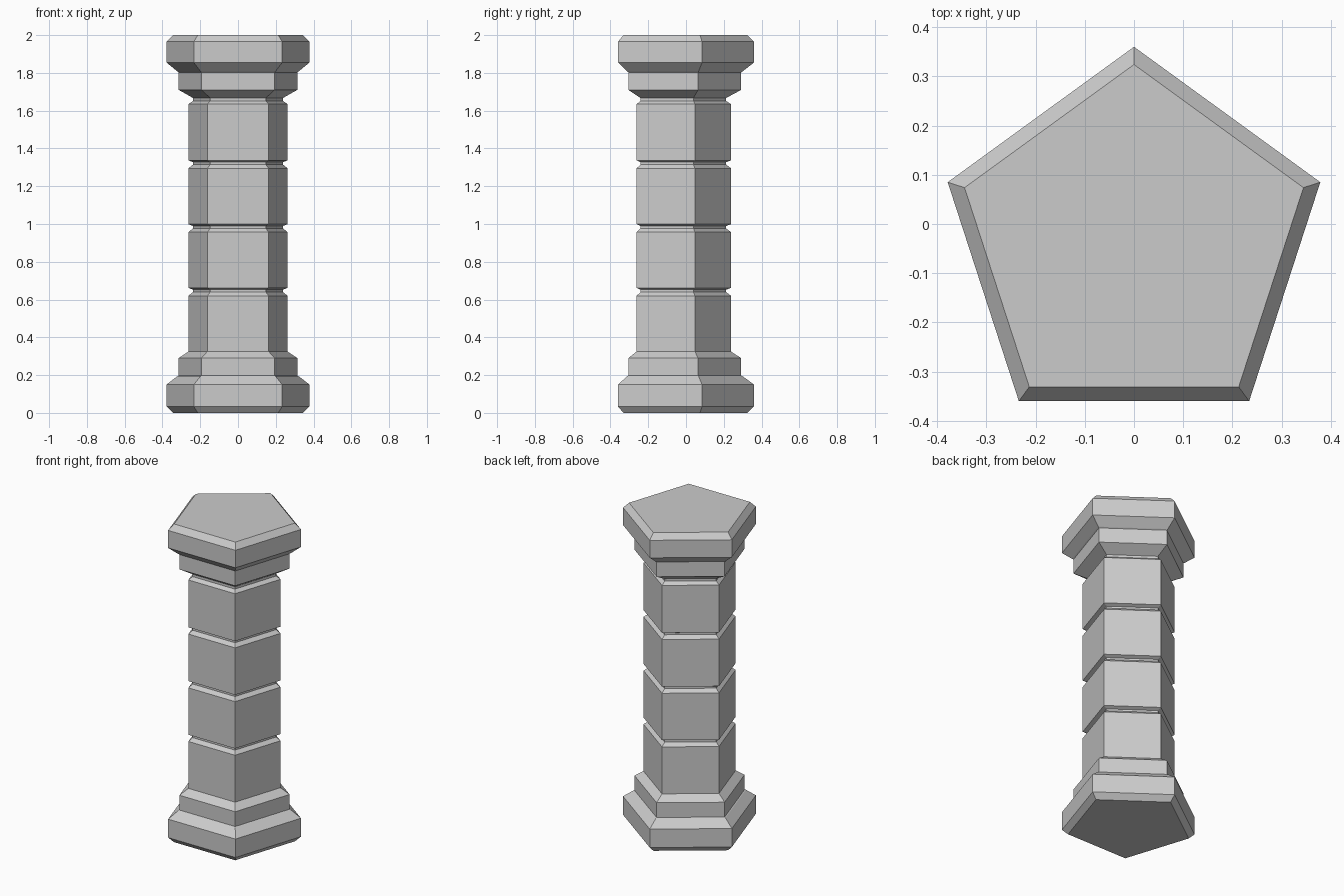
import bpy, bmesh
from math import cos, sin, pi

if "Cube" in bpy.data.objects:
    bpy.data.objects.remove(bpy.data.objects["Cube"])

SIDES = 5
CENTRE_Y = -0.038          # pentagon axis, so the bounding box is centred on y = 0
SHAFT, GROOVE, TIER, SLAB, BEVEL = 0.276, 0.250, 0.330, 0.398, 0.362

# base: bevelled slab with a smaller tier on top (radius, z)
profile = [(BEVEL, 0), (SLAB, 0.034), (SLAB, 0.15), (0.338, 0.194),
           (TIER, 0.197), (TIER, 0.29), (SHAFT, 0.325)]

# shaft: blocks parted by narrow grooves
for z in (0.62, 0.957, 1.295):
    profile += [(SHAFT, z), (GROOVE, z + 0.02), (GROOVE, z + 0.032), (SHAFT, z + 0.042)]
profile += [(SHAFT, 1.635), (GROOVE, 1.652), (GROOVE, 1.667)]

# capital: flared tier under a bevelled slab
profile += [(TIER, 1.71), (TIER, 1.803), (0.338, 1.808), (SLAB, 1.855),
            (SLAB, 1.965), (BEVEL, 2.0)]


def loft(name, profile):
    """Stack pentagon rings along z and skin them into one closed solid."""
    bm = bmesh.new()
    rings = [[bm.verts.new((r * cos(pi / 2 + 2 * pi * i / SIDES),
                            CENTRE_Y + r * sin(pi / 2 + 2 * pi * i / SIDES), z))
              for i in range(SIDES)] for r, z in profile]
    for lo, hi in zip(rings, rings[1:]):
        for i in range(SIDES):
            j = (i + 1) % SIDES
            bm.faces.new((lo[i], lo[j], hi[j], hi[i]))
    bm.faces.new(rings[0][::-1])
    bm.faces.new(rings[-1])
    mesh = bpy.data.meshes.new(name)
    bm.to_mesh(mesh)
    bm.free()
    obj = bpy.data.objects.new(name, mesh)
    bpy.context.collection.objects.link(obj)
    return obj


loft("pentagonal_column", profile)
